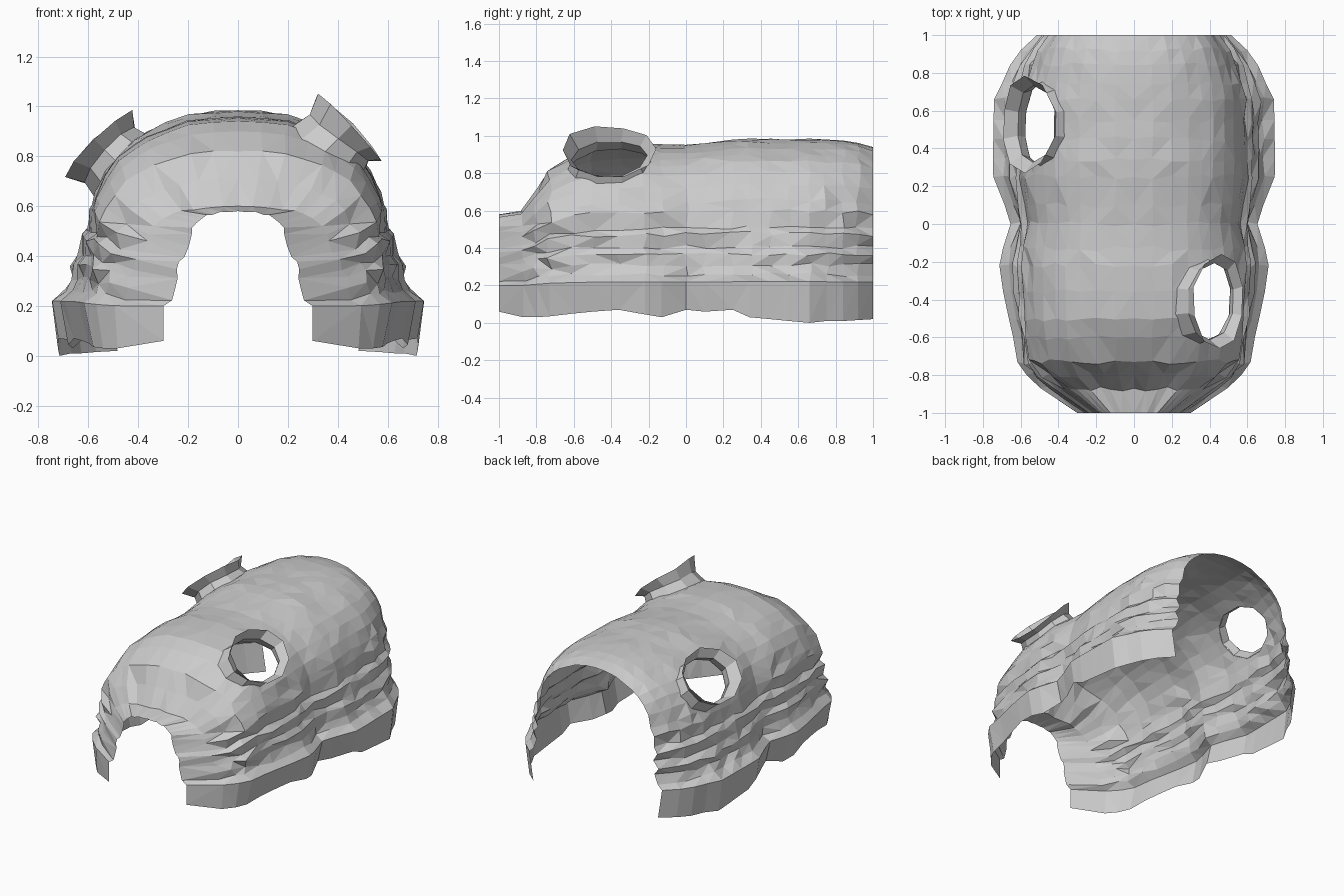
import bpy, bmesh, math, random
from mathutils import Vector
from mathutils.bvhtree import BVHTree

if "Cube" in bpy.data.objects:
    bpy.data.objects.remove(bpy.data.objects["Cube"])

random.seed(4)

# half cross-section at the widest station (x, z), with layered ledges
PROFILE = [(.72, 0), (.745, .22), (.685, .26), (.66, .31), (.665, .37), (.63, .41), (.635, .48),
           (.595, .51), (.592, .60), (.565, .66), (.53, .74), (.48, .81), (.42, .863),
           (.36, .9), (.29, .932), (.2, .964), (.1, .98), (0, .985)]
# y, base half-width, upper width factor, crown height, foot height
STATIONS = [(-1, .31, .34, .58, .06), (-.87, .50, .63, .60, .03), (-.8, .56, .81, .71, .03),
            (-.73, .60, .93, .82, .035), (-.6, .62, .97, .90, .05), (-.5, .645, .99, .94, .06),
            (-.36, .68, 1, .955, .07), (-.22, .705, 1, .96, .045), (-.13, .685, .985, .955, .03),
            (0, .64, .955, .952, .07), (.1, .675, .975, .96, .06), (.25, .745, 1, .98, .07),
            (.34, .747, 1, .985, .03), (.45, .745, 1, .983, .02), (.55, .743, 1, .98, .01),
            (.66, .74, 1, .985, 0), (.75, .69, .97, .98, .01), (.84, .65, .92, .975, .01),
            (.92, .59, .86, .962, .015), (1, .5, .77, .94, .02)]


def finish(bm, name):
    bmesh.ops.recalc_face_normals(bm, faces=bm.faces)
    me = bpy.data.meshes.new(name)
    bm.to_mesh(me)
    bm.free()
    ob = bpy.data.objects.new(name, me)
    bpy.context.collection.objects.link(ob)
    return ob


def section(y, width, upper, crown, foot):
    half = []
    end = abs(y) == 1
    for i, (px, pz) in enumerate(PROFILE):
        t = min(1, max(0, (pz - .12) / .52))
        x = px * ((1 - t) * width / .745 + t * upper)
        z = pz + (crown - .985) * (pz / .985) ** 2 + foot * max(0, 1 - pz / .22)
        dy = 0
        if i > 1 and px:
            k = .012 if pz < .7 else .005
            x += random.uniform(-k, k)
            z += random.uniform(-k, k)
            dy = 0 if end else random.uniform(-.015, .015)
        half.append((x, y + dy, z))
    return half + [(-x, yy, z) for x, yy, z in reversed(half[:-1])]


# arched shell, open at both ends and underneath
bm = bmesh.new()
rows = [[bm.verts.new(p) for p in section(*s)] for s in STATIONS]
for a, b in zip(rows, rows[1:]):
    for i in range(len(a) - 1):
        bm.faces.new((a[i], a[i + 1], b[i + 1], b[i]))
bmesh.ops.triangulate(bm, faces=bm.faces)
tree = BVHTree.FromBMesh(bm)


def window(bm, centre, side, bulge, name):
    """Cut a ten-sided opening in the shell and add its flared collar."""
    c = Vector(centre)
    axis = Vector((side, 0, 1)).normalized()
    u = Vector((side, 0, -1)).normalized()
    v = axis.cross(u)
    n = 10
    angles = [2 * math.pi * (i + .5) / n for i in range(n)]

    def rim(a, k, h=0):
        return c + u * (.15 * k * math.cos(a)) + v * (.195 * k * math.sin(a)) + axis * h

    def near(f, r):
        d = f.calc_center_median() - c
        return abs(d.dot(axis)) < .3 and math.hypot(d.dot(u), d.dot(v)) < r

    corners = [rim(a, 1.12) for a in angles]
    sides = [(p, (q - p).cross(axis)) for p, q in zip(corners, corners[1:] + corners[:1])]
    for p, normal in sides:
        faces = [f for f in bm.faces if near(f, .3)]
        geom = set(faces)
        for f in faces:
            geom.update(f.edges)
            geom.update(f.verts)
        bmesh.ops.bisect_plane(bm, geom=list(geom), plane_co=p, plane_no=normal, dist=1e-5)
    inside = [f for f in bm.faces if near(f, .3) and
              all((f.calc_center_median() - p).dot(normal) < 0 for p, normal in sides)]
    bmesh.ops.delete(bm, geom=inside, context='FACES')

    # collar rings: root on the shell, narrow throat, flared lip
    cb = bmesh.new()
    rings = [[], [], []]
    for a in angles:
        hit = tree.ray_cast(rim(a, 1.14, .4), -axis)[0]
        root = hit if hit else rim(a, 1.14, -.05)
        rise = bulge * abs(math.sin(a)) + random.uniform(-.008, .012)
        lip = rim(a, 1.3 + random.uniform(-.05, .06), rise)
        depth = (root - c).dot(axis)
        throat = rim(a, 1.04, depth + (rise - depth) * .5)
        for ring, p in zip(rings, (root, throat, lip)):
            ring.append(cb.verts.new(p))
    for a, b in zip(rings, rings[1:]):
        for i in range(n):
            j = (i + 1) % n
            cb.faces.new((a[i], a[j], b[j], b[i]))
    finish(cb, name)


window(bm, (.44, -.41, .91), 1, .02, "right_window_collar")
window(bm, (-.545, .53, .835), -1, .04, "left_window_collar")
finish(bm, "arched_shell")
